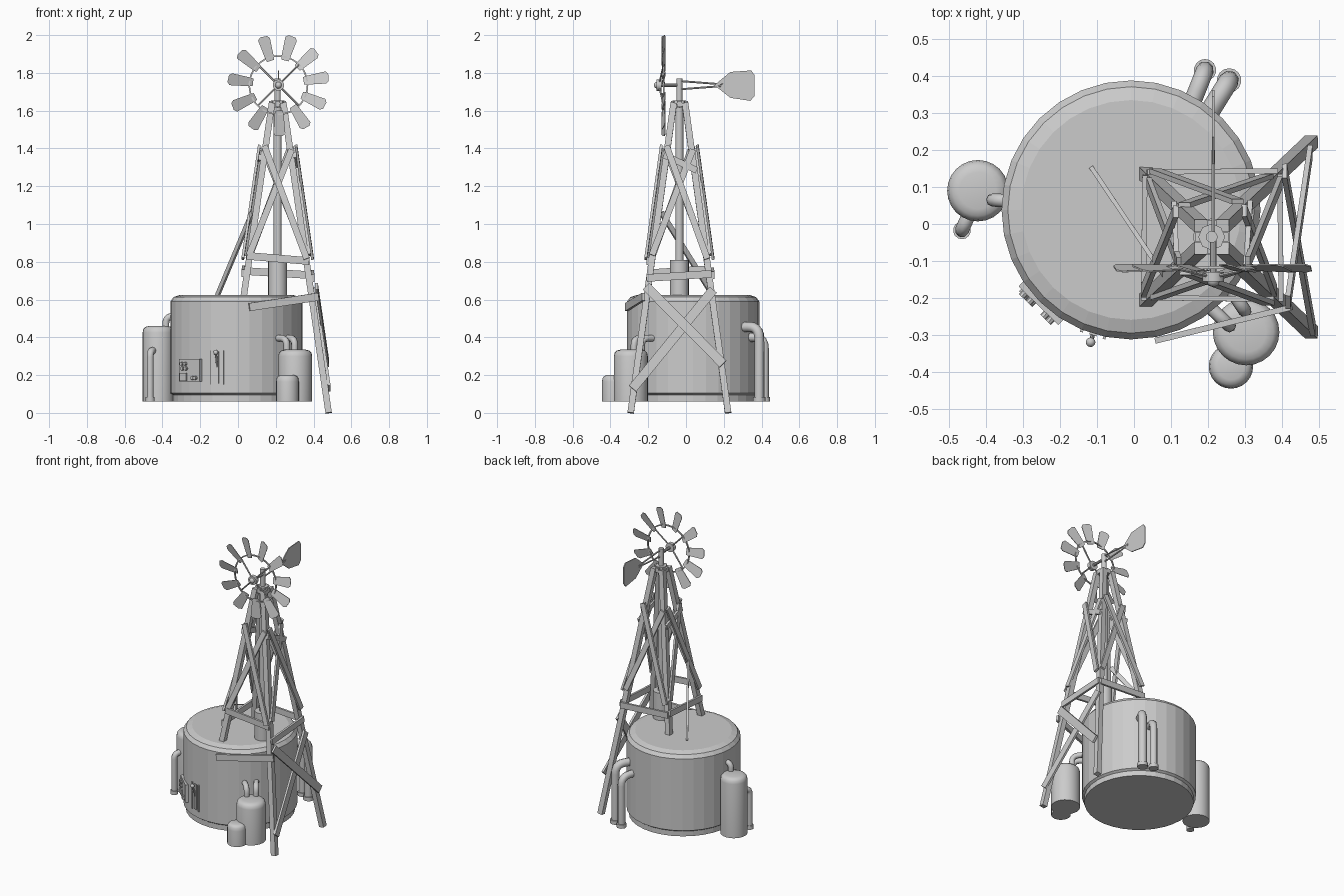
import bpy, bmesh, math
from mathutils import Vector, Matrix

if "Cube" in bpy.data.objects:
    bpy.data.objects.remove(bpy.data.objects["Cube"])

grey = bpy.data.materials.new("weathered grey")
grey.diffuse_color = (0.6, 0.6, 0.6, 1)
grey.use_nodes = True
grey.node_tree.nodes["Principled BSDF"].inputs["Base Color"].default_value = grey.diffuse_color


def finish(bm, name, smooth=False):
    bmesh.ops.recalc_face_normals(bm, faces=bm.faces[:])
    me = bpy.data.meshes.new(name)
    bm.to_mesh(me)
    bm.free()
    me.materials.append(grey)
    ob = bpy.data.objects.new(name, me)
    bpy.context.collection.objects.link(ob)
    if smooth:
        bpy.ops.object.select_all(action='DESELECT')
        bpy.context.view_layer.objects.active = ob
        ob.select_set(True)
        bpy.ops.object.shade_smooth_by_angle(angle=math.radians(35))
    return ob


def lathe(name, x, y, profile, n, smooth=True):
    """Stack of rings (radius, z) closed with caps."""
    bm = bmesh.new()
    rings = [[bm.verts.new((x + r * math.cos(2 * math.pi * i / n), y + r * math.sin(2 * math.pi * i / n), z))
              for i in range(n)] for r, z in profile]
    for a, b in zip(rings, rings[1:]):
        for i in range(n):
            j = (i + 1) % n
            bm.faces.new((a[i], a[j], b[j], b[i]))
    bm.faces.new(rings[0])
    bm.faces.new(rings[-1])
    return finish(bm, name, smooth)


def rod(name, a, b, r, r2=None, n=10, smooth=True):
    a, b = Vector(a), Vector(b)
    bm = bmesh.new()
    bmesh.ops.create_cone(bm, cap_ends=True, segments=n, radius1=r, radius2=r if r2 is None else r2, depth=(b - a).length)
    m = Matrix.Translation((a + b) / 2) @ (b - a).to_track_quat('Z', 'Y').to_matrix().to_4x4()
    bmesh.ops.transform(bm, matrix=m, verts=bm.verts)
    return finish(bm, name, smooth)


def beam(name, a, b, w, t, out):
    """Plank from a to b, t thick along out, w wide across it."""
    a, b, out = Vector(a), Vector(b), Vector(out)
    d = (b - a).normalized()
    side = d.cross(out).normalized()
    nrm = side.cross(d)
    bm = bmesh.new()
    bmesh.ops.create_cube(bm, size=1)
    for v in bm.verts:
        c = v.co.copy()
        v.co = (a + b) / 2 + d * c.x * (b - a).length + side * c.y * w + nrm * c.z * t
    return finish(bm, name)


def ball(name, p, r):
    bm = bmesh.new()
    bmesh.ops.create_uvsphere(bm, u_segments=12, v_segments=8, radius=r, matrix=Matrix.Translation(p))
    return finish(bm, name, True)


def pipe(name, start, corner, end, r, bend):
    """Pipe with one rounded elbow, swept as a bevelled curve."""
    s, c, e = Vector(start), Vector(corner), Vector(end)
    p, q = c + (s - c).normalized() * bend, c + (e - c).normalized() * bend
    pts = [s] + [p * (1 - t) ** 2 + c * 2 * t * (1 - t) + q * t * t for t in (0, .2, .4, .6, .8, 1)] + [e]
    cu = bpy.data.curves.new(name, 'CURVE')
    cu.dimensions = '3D'
    cu.bevel_depth, cu.bevel_resolution, cu.use_fill_caps = r, 2, True
    sp = cu.splines.new('POLY')
    sp.points.add(len(pts) - 1)
    for v, k in zip(sp.points, pts):
        v.co = (*k, 1)
    cu.materials.append(grey)
    ob = bpy.data.objects.new(name, cu)
    bpy.context.collection.objects.link(ob)


# Main water tank
TX, TY = -0.008, 0.038
lathe("water_tank", TX, TY, [(.335, .06), (.335, .095), (.35, .105), (.35, .59), (.333, .613), (.297, .625)], 32, False)

# Small side tanks with domed tops
for name, x, y, r, top in (("left_cylinder", -.422, .09, .083, .46), ("right_cylinder", .303, -.292, .09, .335),
                           ("small_cylinder", .262, -.385, .06, .20)):
    lathe(name, x, y, [(r, .06), (r, top - .035), (r * .95, top - .016), (r * .82, top - .005), (r * .6, top)], 24)

# Connecting pipes
pipe("left_feed_pipe", (-.33, .062, .51), (-.382, .065, .51), (-.382, .065, .44), .018, .035)
pipe("left_drain_pipe", (-.44, .04, .33), (-.465, -.017, .33), (-.465, -.017, .06), .019, .035)
pipe("right_feed_pipe_a", (.20, -.22, .395), (.258, -.275, .395), (.258, -.275, .31), .018, .04)
pipe("right_feed_pipe_b", (.25, -.16, .395), (.30, -.235, .395), (.30, -.235, .31), .018, .04)
pipe("rear_tall_pipe", (.19, .28, .455), (.257, .388, .455), (.257, .388, .06), .027, .06)
pipe("rear_short_pipe", (.15, .31, .40), (.192, .416, .40), (.192, .416, .06), .024, .06)
for name, x, y, r in (("tall_pipe_flange", .257, .388, .033), ("short_pipe_flange", .192, .416, .03),
                      ("left_pipe_flange", -.465, -.017, .024)):
    rod(name, (x, y, .06), (x, y, .085), r, n=14)


# Fittings on the tank wall, placed by angle, height, sideways shift and depth
def wall(angle, z, shift=0, depth=0):
    a = math.radians(angle)
    o = Vector((math.cos(a), math.sin(a), 0))
    s = Vector((-math.sin(a), math.cos(a), 0))
    return Vector((TX, TY, z)) + o * (.348 + depth) + s * shift, o


def plate(name, angle, z, shift, w, h, t, depth=0):
    p, o = wall(angle, z, shift, depth)
    up = Vector((0, 0, h / 2))
    beam(name, p - up, p + up, w, t, o)


PA = 226
plate("control_panel", PA, .225, 0, .15, .12, .024)
plate("panel_screen", PA, .19, -.04, .05, .04, .012, .014)
for i, (s, z) in enumerate(((-.05, .26), (-.025, .26), (-.045, .235), (-.02, .235), (.03, .185), (.05, .185))):
    p, o = wall(PA, z, s, .01)
    rod("panel_knob", p, p + o * .016, .010, n=8)
for s in (-.032, .032):
    plate("lever_rail", 253, .24, s, .008, .18, .014)
plate("lever_slot", 253, .24, 0, .02, .17, .012)
p, o = wall(253, .24)
rod("lever_arm", p, p + o * .026 + Vector((0, 0, .08)), .006, n=8)
ball("lever_knob", p + o * .026 + Vector((0, 0, .08)), .013)

# Tower legs: right pair reaches the ground, left pair stands on the tank
CX, CY = .21, -.035


def corner(sx, sy, z):
    t = (1.64 - z) / 1.64
    return Vector((CX + sx * (.03 + .24 * t), CY + sy * (.03 + .228 * t), z))


for sx in (-1, 1):
    for sy in (-1, 1):
        beam("tower_leg", corner(sx, sy, 0 if sx > 0 else .615), corner(sx, sy, 1.64), .034, .034, (0, 1, 0))

# Horizontal and crossed planks on each tower face
faces = {"front": ((-1, -1), (1, -1), (0, -1, 0)), "back": ((1, 1), (-1, 1), (0, 1, 0)),
         "right": ((1, -1), (1, 1), (1, 0, 0)), "left": ((-1, 1), (-1, -1), (-1, 0, 0))}


def brace(face, z1, z2, w=.034, over=.015, lift=.022):
    c1, c2, n = faces[face]
    n = Vector(n)
    a, b = corner(*c1, z1) + n * lift, corner(*c2, z2) + n * lift
    d = (b - a).normalized() * over
    beam(face + "_brace", a - d, b + d, w, .014, n)


for f, low in (("front", (.83, .805)), ("back", (.73, .75)), ("right", (.715, .735)), ("left", (.76, .74))):
    brace(f, *low, w=.04)
    brace(f, .85, 1.38)
    brace(f, 1.40, .83, lift=.034)
brace("right", 1.36, 1.29)
brace("left", 1.30, 1.35)
brace("right", .14, .64, w=.05)
brace("right", .66, .27, w=.05, lift=.034)
beam("loose_front_plank", (.06, -.315, .56), (.425, -.225, .615), .042, .016, (.24, -.97, 0))
beam("leaning_plank", (-.11, .145, .62), (.075, -.13, 1.06), .028, .012, (.83, .56, 0))

# Pump column and tower cap
rod("pump_base", (CX, CY, .61), (CX, CY, .81), .05, n=20)
rod("pump_column", (CX, CY, .6), (CX, CY, 1.65), .021, n=12)
rod("tower_cap", (CX, CY, 1.615), (CX, CY, 1.655), .036, n=8, smooth=False)
for d in (Vector((1, 0, 0)), Vector((0, 1, 0))):
    c = Vector((CX, CY, 1.635))
    beam("cap_lug", c - d * .045, c + d * .045, .025, .03, (0, 0, 1))
rod("head_post", (CX, CY, 1.65), (CX, CY, 1.77), .016, n=12)

# Rotor
RX, RY, RZ = .214, -.118, 1.735
rod("rotor_shaft", (RX, CY, RZ), (RX, -.155, RZ), .009)
rod("rotor_hub", (RX, -.155, RZ), (RX, -.13, RZ), .03, n=14)
ball("hub_nose", (RX, -.152, RZ), .018)


def polar(r, deg, y=RY):
    return Vector((RX + r * math.cos(math.radians(deg)), y, RZ + r * math.sin(math.radians(deg))))


for k in range(4):
    rod("rotor_spoke", polar(.02, 45 + 90 * k, -.14), polar(.155, 45 + 90 * k), .005, n=6)
bm = bmesh.new()
prof = [(.150, -.004), (.158, -.004), (.158, .004), (.150, .004)]
rings = [[bm.verts.new(polar(r, i * 7.5, RY + y)) for r, y in prof] for i in range(48)]
for i in range(48):
    a, b = rings[i], rings[(i + 1) % 48]
    for j in range(4):
        bm.faces.new((a[j], a[(j + 1) % 4], b[(j + 1) % 4], b[j]))
finish(bm, "rotor_ring")

outline = [(.135, -.02), (.15, -.024), (.25, -.036), (.266, -.026), (.27, .012), (.258, .028), (.15, .022), (.135, .018)]
for k in range(11):
    ang = math.radians(-88 + k * 360 / 11)
    u = Vector((math.cos(ang), 0, math.sin(ang)))
    v = Vector((-math.sin(ang), 0, math.cos(ang)))
    bm = bmesh.new()
    sheets = [[bm.verts.new(Vector((RX, RY + s + w * .3, RZ)) + u * r + v * w) for r, w in outline] for s in (-.002, .002)]
    bm.faces.new(sheets[0])
    bm.faces.new(sheets[1])
    for i in range(8):
        j = (i + 1) % 8
        bm.faces.new((sheets[0][i], sheets[0][j], sheets[1][j], sheets[1][i]))
    finish(bm, "rotor_blade")

# Tail boom and vane
for s in (-1, 1):
    rod("tail_boom", (RX, CY, RZ + s * .022), (RX, .20, RZ + s * .004), .005, n=6)
vane = [(.15, 1.735), (.235, 1.805), (.345, 1.813), (.362, 1.79), (.362, 1.675), (.34, 1.652), (.235, 1.668)]
bm = bmesh.new()
f = bm.faces.new([bm.verts.new((RX - .003, y, z)) for y, z in vane])
ext = bmesh.ops.extrude_face_region(bm, geom=[f])
bmesh.ops.translate(bm, vec=(.006, 0, 0), verts=[g for g in ext["geom"] if isinstance(g, bmesh.types.BMVert)])
finish(bm, "tail_vane")
